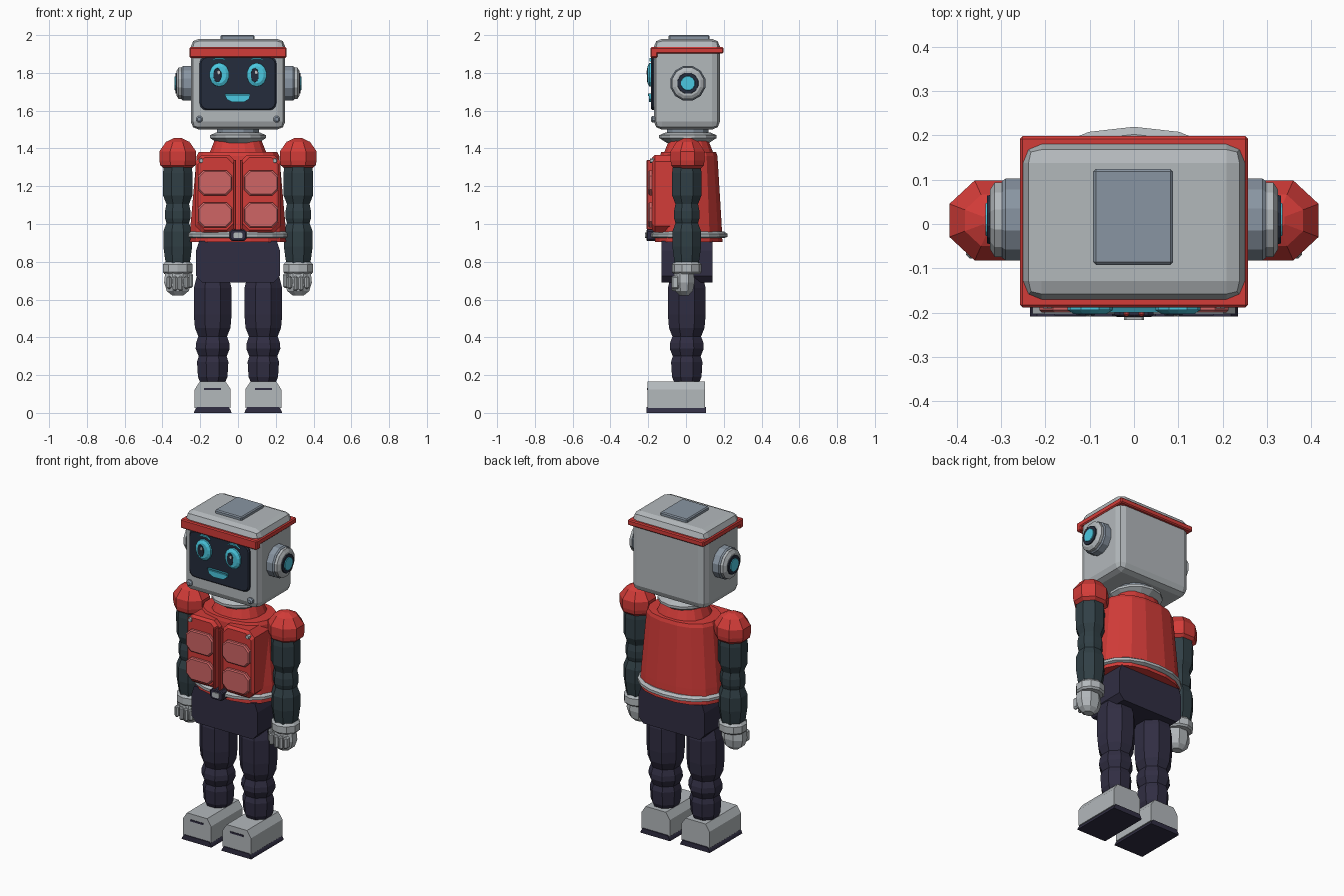
import bpy, bmesh, math
from mathutils import Matrix, Vector

if "Cube" in bpy.data.objects:
    bpy.data.objects.remove(bpy.data.objects["Cube"])


def mat(name, r, g, b):
    m = bpy.data.materials.new(name)
    m.diffuse_color = (r, g, b, 1)
    m.use_nodes = True
    m.node_tree.nodes["Principled BSDF"].inputs["Base Color"].default_value = m.diffuse_color
    return m


RED = mat("red", .65, .045, .04)
PINK = mat("pink", .62, .13, .13)
NAVY = mat("navy", .03, .027, .055)
SCREEN = mat("screen", .018, .025, .045)
SLATE = mat("slate", .03, .05, .06)
CYAN = mat("cyan", .07, .58, .75)
STEEL = mat("steel", .25, .3, .36)
SILVER = mat("silver", .45, .48, .5)


def finish(name, bm, m):
    bmesh.ops.recalc_face_normals(bm, faces=bm.faces)
    me = bpy.data.meshes.new(name)
    bm.to_mesh(me)
    bm.free()
    if m:
        me.materials.append(m)
    ob = bpy.data.objects.new(name, me)
    bpy.context.collection.objects.link(ob)
    return ob


def skin(name, loops, m, mx=Matrix()):
    """Join equal-length loops of points into a closed, capped skin."""
    bm = bmesh.new()
    vs = [[bm.verts.new(mx @ Vector(p)) for p in lp] for lp in loops]
    n = len(vs[0])
    for a, b in zip(vs, vs[1:]):
        for i in range(n):
            j = (i + 1) % n
            bm.faces.new((a[i], a[j], b[j], b[i]))
    bm.faces.new(vs[0])
    bm.faces.new(vs[-1])
    return finish(name, bm, m)


AXES = {'z': Matrix(), 'x': Matrix.Rotation(math.pi / 2, 4, 'Y'),
        '-y': Matrix.Rotation(math.pi / 2, 4, 'X')}


def loft(name, rings, n, m, loc=(0, 0, 0), axis='z', p=2.0):
    """Rings are (position, rx, ry) along the axis; p > 2 squares the section."""
    loops = []
    for h, rx, ry in rings:
        lp = []
        for i in range(n):
            a = 2 * math.pi * (i + .5) / n
            c, s = math.cos(a), math.sin(a)
            k = 1 / math.cos(math.pi / n)
            lp.append((k * rx * math.copysign(abs(c) ** (2 / p), c),
                       k * ry * math.copysign(abs(s) ** (2 / p), s), h))
        loops.append(lp)
    return skin(name, loops, m, Matrix.Translation(loc) @ AXES[axis])


def box(name, x, y, z, m, bevel=0, seg=1):
    """Box from (min, max) ranges."""
    bm = bmesh.new()
    bmesh.ops.create_cube(bm, size=1)
    for v in bm.verts:
        v.co = [(r[0] + r[1]) / 2 + c * (r[1] - r[0]) for c, r in zip(v.co, (x, y, z))]
    if bevel:
        bmesh.ops.bevel(bm, geom=bm.edges[:], offset=bevel, segments=seg, profile=.5,
                        affect='EDGES')
    return finish(name, bm, m)


def rounded(cx, cz, w, h, c, seg):
    pts = []
    for q, (sx, sz) in enumerate(((1, 1), (-1, 1), (-1, -1), (1, -1))):
        for k in range(seg + 1):
            a = math.pi / 2 * (q + k / seg)
            pts.append((cx + sx * (w / 2 - c) + c * math.cos(a),
                        cz + sz * (h / 2 - c) + c * math.sin(a)))
    return pts


def plate(name, cx, cz, w, h, c, layers, m, seg=1):
    """Rounded rectangle facing front; layers are (y, inset)."""
    skin(name, [[(x, y, z) for x, z in rounded(cx, cz, w - 2 * i, h - 2 * i, c, seg)]
                for y, i in layers], m)


def slab(name, pts, y0, y1, m):
    skin(name, [[(x, y, z) for x, z in pts] for y in (y0, y1)], m)


# Head, top hatch and red band
box("head", (-.25, .25), (-.17, .18), (1.5, 1.98), SILVER, .042, 2)
box("head_hatch", (-.092, .088), (-.092, .124), (1.97, 2.0), STEEL, .006)
box("head_band", (-.257, .257), (-.186, .198), (1.902, 1.936), RED, .006)
box("head_visor", (-.257, .257), (-.188, -.15), (1.88, 1.936), RED, .006)

# Face
plate("face_screen", 0, 1.745, .405, .285, .035, [(-.16, 0), (-.178, 0), (-.184, .006)], SCREEN, 3)
slab("mouth", [(-.07, 1.688), (.065, 1.688), (.06, 1.663), (.035, 1.647),
               (-.03, 1.645), (-.06, 1.66)], -.18, -.196, CYAN)
slab("mouth_lip", [(-.068, 1.69), (.063, 1.69), (.058, 1.678), (-.062, 1.678)],
     -.18, -.2, mat("teal", .03, .25, .33))
for s in (-1, 1):
    x = s * .099
    loft("eye", [(.18, .052, .062), (.194, .051, .061), (.203, .036, .044)], 14, CYAN,
         (x, 0, 1.79), '-y')
    loft("pupil", [(.198, .022, .038), (.206, .02, .035)], 10, SCREEN, (x - .01, 0, 1.788), '-y')
    loft("eye_glint", [(.204, .007, .01), (.209, .006, .009)], 6, None, (x - .003, 0, 1.803), '-y')
    slab("brow", [(x - .045, 1.86), (x - .02, 1.871), (x + .02, 1.871), (x + .045, 1.86),
                  (x + .02, 1.88), (x - .02, 1.88)], -.18, -.194, CYAN)
    loft("face_screw", [(.16, .018, .018), (.178, .018, .018), (.186, .01, .01)], 8, STEEL,
         (s * .205, 0, 1.555), '-y')

    # Ears
    e = (0, .01, 1.745)
    loft("ear_base", [(s * h, r, r) for h, r in ((.24, .092), (.29, .092), (.298, .086))],
         12, STEEL, e, 'x')
    loft("ear_ring", [(s * h, r, r) for h, r in ((.29, .084), (.314, .084), (.325, .066))],
         12, SILVER, e, 'x')
    loft("ear_rim", [(s * h, r, r) for h, r in ((.32, .056), (.331, .054))], 12, SCREEN, e, 'x')
    loft("ear_light", [(s * h, r, r) for h, r in ((.325, .04), (.335, .036))], 12, CYAN, e, 'x')

# Neck
loft("neck", [(1.36, .092, .092), (1.44, .095, .095)], 12, SILVER, (0, .01, 0))
loft("neck_ring", [(1.43, .11, .11), (1.455, .148, .148), (1.47, .148, .148), (1.485, .115, .115)],
     14, SILVER, (0, .01, 0))
loft("neck_top", [(1.48, .11, .11), (1.51, .11, .11)], 12, STEEL, (0, .01, 0))

# Torso
loft("torso", [(.905, .255, .178), (1.0, .25, .174), (1.36, .218, .152), (1.38, .208, .145),
               (1.382, .148, .128), (1.44, .125, .105), (1.44, .09, .08)],
     16, RED, (0, .014, 0), p=2.4)
loft("belt", [(.925, .255, .185), (.932, .272, .202), (.948, .272, .202), (.96, .255, .185)],
     18, SILVER, (0, .014, 0), p=2.15)
plate("buckle", 0, .94, .088, .062, .012, [(-.16, 0), (-.205, 0), (-.21, .005)], NAVY)
plate("buckle_centre", 0, .94, .046, .03, .005, [(-.2, 0), (-.216, 0)], SILVER)

# Chest doors with windows and centre bars
for s in (-1, 1):
    plate("chest_door", s * .118, 1.16, .216, .41, .035,
          [(-.02, 0), (-.165, 0), (-.18, .014)], RED)
    for z in (1.218, 1.048):
        plate("chest_window", s * .122, z, .182, .132, .03, [(-.17, 0), (-.194, 0), (-.2, .006)],
              PINK)
    box("chest_bar", sorted((s * .01, s * .024)), (-.208, -.17), (.97, 1.34), RED, .004)
    loft("chest_rivet", [(.17, .012, .012), (.19, .01, .01)], 6, SILVER, (s * .195, 0, 1.335), '-y')

# Pelvis
slab("pelvis", [(-.19, .69), (.19, .69), (.222, .725), (.222, .86), (.205, .91),
                (-.205, .91), (-.222, .86), (-.222, .725)], -.13, .14, NAVY)

LEG = [(.12, .06), (.16, .065), (.19, .078), (.27, .083), (.3, .074), (.34, .09), (.37, .088),
       (.405, .076), (.45, .094), (.52, .1), (.66, .1), (.72, .085)]
ARM = [(.77, .06), (.82, .068), (.88, .076), (.96, .076), (1.005, .06), (1.03, .067),
       (1.07, .067), (1.105, .06), (1.15, .077), (1.27, .078), (1.33, .07)]

for s in (-1, 1):
    # Legs and feet
    x = s * .134
    loft("leg", [(z, r, r) for z, r in LEG], 8, NAVY, (x, .004, 0))
    slab("foot", [(x - .095, .025), (x + .095, .025), (x + .095, .125), (x + .068, .166),
                  (x - .068, .166), (x - .095, .125)], -.203, .1, SILVER)
    box("foot_slot", (x - .045, x + .045), (-.206, -.19), (.121, .132), NAVY)
    slab("sole", [(x - .1, 0), (x + .1, 0), (x + .096, .012), (x + .085, .03),
                  (x - .085, .03), (x - .096, .012)], -.208, .106, NAVY)

    # Arms and shoulders
    x = s * .319
    loft("arm", [(z, r, r) for z, r in ARM], 8, SLATE, (x, .004, 0))
    loft("shoulder", [(1.29, .07, .066), (1.31, .092, .086), (1.335, .097, .09), (1.385, .097, .09),
                      (1.435, .062, .058), (1.455, .02, .02)], 8, RED, (x, .008, 0))

    # Hands with fingers
    loft("cuff", [(.735, .07, .066), (.745, .079, .075), (.785, .079, .075), (.8, .066, .064)],
         10, SILVER, (x, .004, 0))
    loft("hand", [(.622, .03, .024), (.645, .058, .046), (.69, .072, .055), (.75, .066, .052)],
         8, SILVER, (x, -.01, 0))
    for i in range(4):
        f = (i - 1.5) * .031
        low = .01 * (i in (0, 3))
        box("finger", (x + f - .013, x + f + .013), (-.078, -.035),
            (.645 + low, .725), SILVER, .009)
    box("thumb", sorted((x - s * .052, x - s * .08)), (-.06, -.02), (.66, .74), SILVER, .009)
